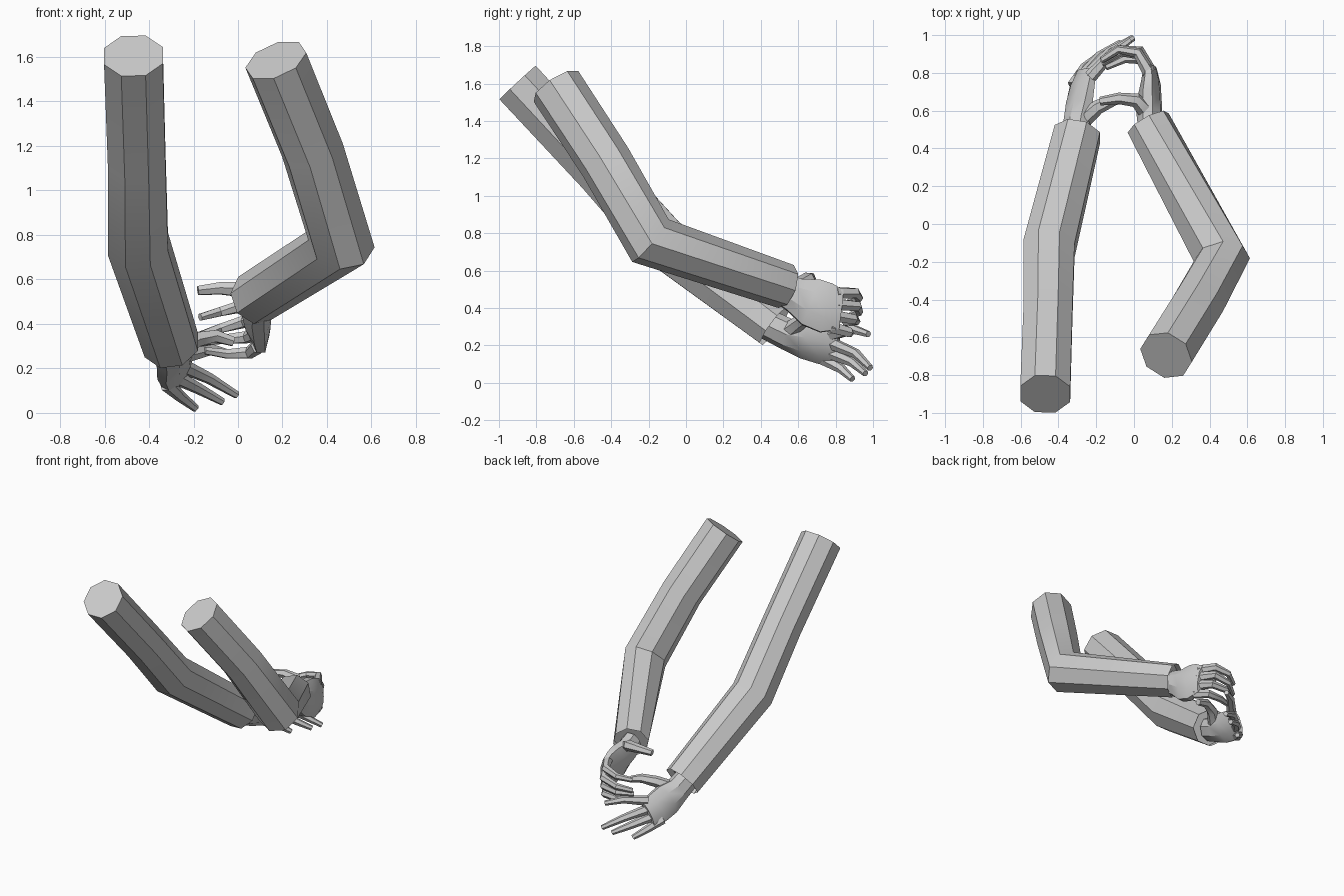
import bpy, bmesh, math
from mathutils import Vector

if "Cube" in bpy.data.objects:
    bpy.data.objects.remove(bpy.data.objects["Cube"])

grey = bpy.data.materials.new("light_grey")
grey.diffuse_color = (0.6, 0.6, 0.6, 1)
grey.use_nodes = True
grey.node_tree.nodes["Principled BSDF"].inputs["Base Color"].default_value = grey.diffuse_color


def loft(name, pts, sizes, wide, sides=8, cuff=False):
    """Skin rings of (half width, half thickness) along a path."""
    pts = [Vector(p) for p in pts]
    bm = bmesh.new()
    rings = []
    for i, p in enumerate(pts):
        before = (p - pts[i - 1]).normalized() if i else Vector()
        after = (pts[i + 1] - p).normalized() if i < len(pts) - 1 else Vector()
        t = (before + after).normalized()
        w = Vector(wide)
        w = (w - t * w.dot(t)).normalized()
        n = t.cross(w)
        a, b = sizes[i]
        ring = []
        for k in range(sides):
            ang = 2 * math.pi * (k + 0.5) / sides
            ring.append(bm.verts.new(p + w * a * math.cos(ang) + n * b * math.sin(ang)))
        rings.append(ring)
    for r, s in zip(rings, rings[1:]):
        for k in range(sides):
            j = (k + 1) % sides
            bm.faces.new((r[k], r[j], s[j], s[k]))
    bm.faces.new(rings[0][::-1])
    end = bm.faces.new(rings[-1])
    if cuff:  # thin rim with a recessed opening
        bmesh.ops.inset_region(bm, faces=[end], thickness=0.012)
        bmesh.ops.translate(bm, verts=end.verts, vec=(pts[-2] - pts[-1]).normalized() * 0.04)
    bmesh.ops.recalc_face_normals(bm, faces=bm.faces)
    me = bpy.data.meshes.new(name)
    bm.to_mesh(me)
    bm.free()
    me.materials.append(grey)
    ob = bpy.data.objects.new(name, me)
    bpy.context.collection.objects.link(ob)
    bpy.context.view_layer.objects.active = ob
    ob.select_set(True)
    bpy.ops.object.shade_smooth_by_angle(angle=math.radians(30))
    ob.select_set(False)


def finger(name, pts, thick):
    """Six sided finger, tapering to a blunt tip."""
    n = len(pts) - 1
    sizes = [(thick * (1 - 0.5 * i / n),) * 2 for i in range(n + 1)]
    loft(name, pts, sizes, (0.1, 0.1, 1), 6)


def round_sizes(*radii):
    return [(r, r) for r in radii]


# sleeves: shoulder, mid upper arm, elbow, cuff
loft("left_sleeve",
     [(-0.47, -0.9, 1.605), (-0.455, -0.46, 1.13), (-0.45, -0.13, 0.76), (-0.3, 0.475, 0.305)],
     round_sizes(0.143, 0.14, 0.147, 0.132), (1, 0, 0), cuff=True)
loft("right_sleeve",
     [(0.17, -0.695, 1.585), (0.335, -0.43, 1.18), (0.465, -0.19, 0.76), (0.075, 0.535, 0.515)],
     round_sizes(0.145, 0.143, 0.15, 0.122), (1, 0.2, 0.3), cuff=True)

# palms: wrist, heel, middle, knuckles
loft("left_palm",
     [(-0.31, 0.44, 0.31), (-0.30, 0.54, 0.26), (-0.29, 0.64, 0.23), (-0.275, 0.73, 0.20), (-0.255, 0.81, 0.18)],
     [(0.085, 0.07), (0.09, 0.07), (0.115, 0.06), (0.115, 0.048), (0.095, 0.032)], (-0.5, -0.2, -0.85))
loft("right_palm",
     [(0.085, 0.5, 0.51), (0.08, 0.58, 0.47), (0.085, 0.67, 0.43), (0.09, 0.75, 0.40), (0.085, 0.83, 0.39)],
     [(0.085, 0.065), (0.1, 0.07), (0.14, 0.062), (0.145, 0.05), (0.115, 0.033)], (0.1, -0.25, -0.95))

# left hand, fingers spread
left = {
    "index": [(-0.23, 0.78, 0.26), (-0.12, 0.90, 0.285), (-0.02, 0.975, 0.26)],
    "middle": [(-0.25, 0.78, 0.21), (-0.13, 0.91, 0.155), (-0.005, 0.985, 0.08)],
    "ring": [(-0.28, 0.77, 0.16), (-0.18, 0.89, 0.11), (-0.07, 0.96, 0.05)],
    "pinky": [(-0.32, 0.73, 0.13), (-0.26, 0.83, 0.075), (-0.19, 0.89, 0.02)],
    "thumb": [(-0.27, 0.55, 0.28), (-0.19, 0.62, 0.33), (-0.1, 0.66, 0.345), (-0.02, 0.67, 0.32)],
}
# right hand, fingers curled inward
right = {
    "index": [(0.08, 0.80, 0.48), (0.02, 0.905, 0.48), (-0.08, 0.925, 0.455), (-0.17, 0.87, 0.43)],
    "middle": [(0.09, 0.80, 0.42), (0.03, 0.915, 0.41), (-0.08, 0.925, 0.38), (-0.17, 0.865, 0.35)],
    "ring": [(0.09, 0.79, 0.36), (0.04, 0.895, 0.34), (-0.07, 0.91, 0.33), (-0.17, 0.85, 0.32)],
    "pinky": [(0.09, 0.77, 0.30), (0.05, 0.87, 0.27), (-0.05, 0.875, 0.265), (-0.15, 0.83, 0.28)],
    "thumb": [(0.07, 0.59, 0.51), (0.01, 0.655, 0.555), (-0.08, 0.665, 0.56), (-0.18, 0.65, 0.55)],
}
for side, hand in (("left", left), ("right", right)):
    for digit, pts in hand.items():
        finger(f"{side}_{digit}", pts, 0.046 if digit == "thumb" else 0.035)
